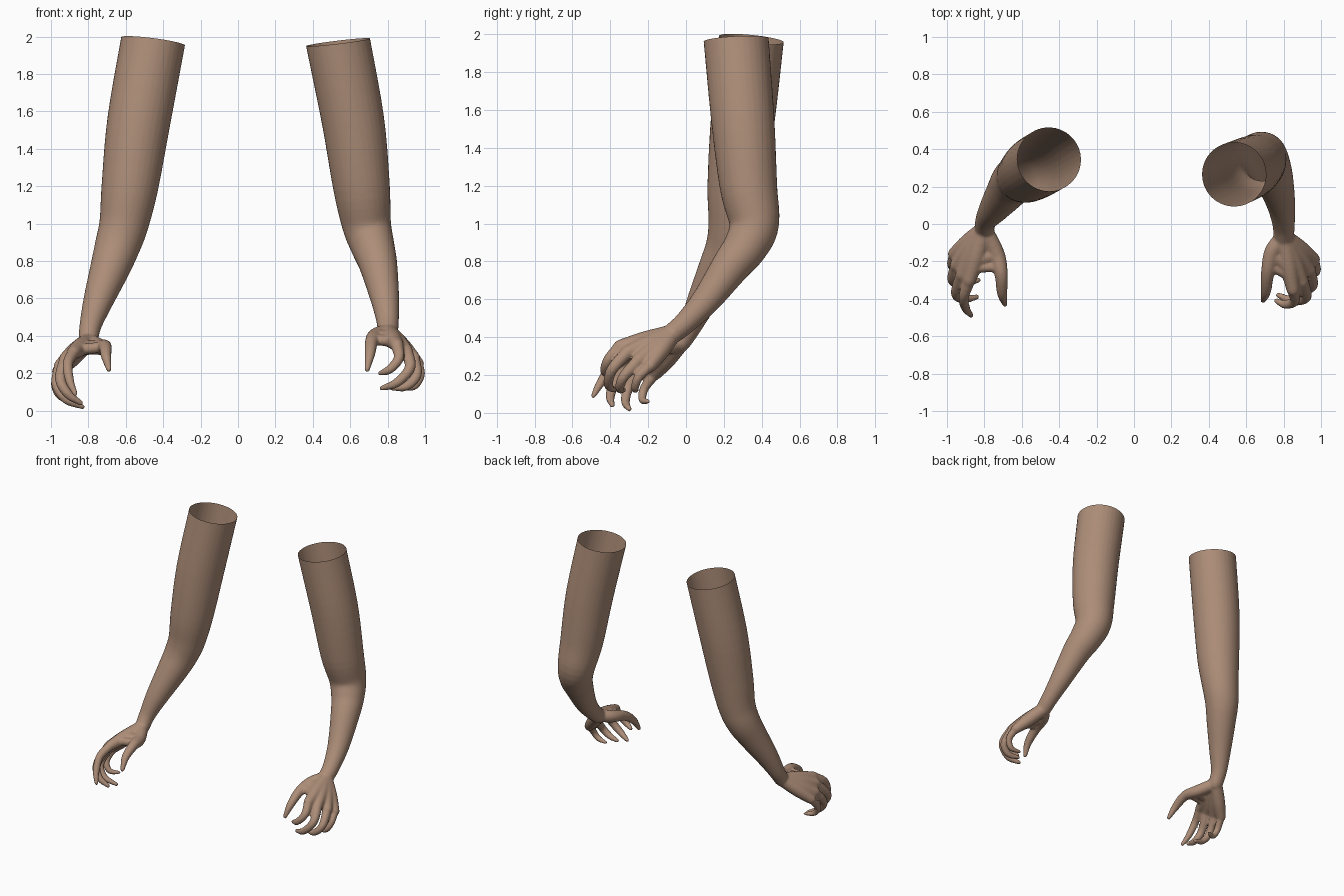
import bpy, bmesh, math
from mathutils import Vector

if "Cube" in bpy.data.objects:
    bpy.data.objects.remove(bpy.data.objects["Cube"], do_unlink=True)

skin = bpy.data.materials.new("warm_skin")
skin.use_nodes = True
colour = (0.42, 0.27, 0.19, 1)
skin.diffuse_color = colour
skin.node_tree.nodes["Principled BSDF"].inputs["Base Color"].default_value = colour


def spline(points, steps):
    """Catmull-Rom through points of (x, y, z, radius)."""
    p = [Vector(q) for q in points]
    p = [2 * p[0] - p[1]] + p + [2 * p[-1] - p[-2]]
    out = []
    for a, b, c, d in zip(p, p[1:], p[2:], p[3:]):
        for i in range(steps):
            t = i / steps
            out.append(0.5 * (2 * b + (c - a) * t + (2 * a - 5 * b + 4 * c - d) * t * t
                              + (3 * b - a - 3 * c + d) * t ** 3))
    return out + [p[-2]]


def tube(bm, points, sides=16, steps=5):
    """Closed round tube with a rounded far end."""
    path = spline(points, steps)
    axis = (path[-1] - path[-2]).to_3d().normalized()
    end, r = path[-1].to_3d(), path[-1].w
    for k in (0.5, 0.85):
        path.append(Vector((*(end + axis * r * k), r * math.sqrt(1 - k * k))))
    rings, side = [], Vector((1, 0, 0))
    for i, q in enumerate(path):
        t = (path[min(i + 1, len(path) - 1)] - path[max(i - 1, 0)]).to_3d().normalized()
        side = (side - t * side.dot(t)).normalized()
        other = t.cross(side)
        rings.append([bm.verts.new(q.to_3d() + q.w * (
            math.cos(2 * math.pi * k / sides) * side + math.sin(2 * math.pi * k / sides) * other))
            for k in range(sides)])
    for a, b in zip(rings, rings[1:]):
        for k in range(sides):
            n = (k + 1) % sides
            bm.faces.new((a[k], a[n], b[n], b[k]))
    bm.faces.new(rings[0][::-1])
    bm.faces.new(rings[-1])


def build_arm(name, arm, fingers, thumb, top, normal):
    bm = bmesh.new()
    # upper arm and forearm, overshooting the open shoulder end
    first, second = Vector(arm[0]), Vector(arm[1])
    tube(bm, [first + (first - second) * 0.3] + arm, 32)
    wrist = Vector(arm[-1][:3])
    # palm bones and fingers
    for joints, size in zip(fingers, (1, 1.05, 1, 0.88)):
        knuckle = Vector(joints[0])
        middle = wrist.lerp(knuckle, 0.55)
        tube(bm, [(*wrist, 0.048), (*middle, 0.048), (*knuckle, 0.036)])
        radii = (0.033, 0.028, 0.024, 0.014)
        tube(bm, [(*j, r * size) for j, r in zip(joints, radii)])
    # thumb and the web that joins it to the palm
    tube(bm, [(*wrist, 0.045)] + [(*j, r) for j, r in zip(thumb, (0.044, 0.036, 0.028, 0.015))])
    web = wrist.lerp(Vector(fingers[0][0]), 0.6)
    tube(bm, [(*thumb[0], 0.038), (*web, 0.04)])
    web_tip = wrist.lerp(Vector(fingers[0][0]), 0.75)
    tube(bm, [(*Vector(thumb[0]).lerp(Vector(thumb[1]), 0.6), 0.03), (*web_tip, 0.03)])

    mesh = bpy.data.meshes.new(name)
    bm.to_mesh(mesh)
    bm.free()
    obj = bpy.data.objects.new(name, mesh)
    bpy.context.collection.objects.link(obj)

    # fuse the parts into one soft surface
    fuse = obj.modifiers.new("fuse", "REMESH")
    fuse.mode = "VOXEL"
    fuse.voxel_size = 0.008
    soften = obj.modifiers.new("soften", "SMOOTH")
    soften.factor = 0.5
    soften.iterations = 6
    graph = bpy.context.evaluated_depsgraph_get()
    fused = bpy.data.meshes.new_from_object(obj.evaluated_get(graph))
    obj.modifiers.clear()

    # cut the shoulder end open
    bm = bmesh.new()
    bm.from_mesh(fused)
    bmesh.ops.bisect_plane(bm, geom=bm.verts[:] + bm.edges[:] + bm.faces[:], dist=1e-5,
                           plane_co=top, plane_no=normal, clear_outer=True)
    for f in bm.faces:
        f.smooth = True
        f.material_index = 0
    bm.to_mesh(fused)
    bm.free()
    obj.data = fused
    fused.name = name
    fused.materials.clear()
    fused.materials.append(skin)


# left arm
build_arm(
    "left_arm",
    [(0.535, 0.265, 1.97, 0.172), (0.615, 0.30, 1.55, 0.167), (0.66, 0.33, 1.2, 0.152),
     (0.687, 0.36, 1.0, 0.132), (0.72, 0.315, 0.88, 0.117), (0.75, 0.24, 0.78, 0.102),
     (0.785, 0.11, 0.6, 0.077), (0.80, 0.0, 0.48, 0.06), (0.80, -0.07, 0.42, 0.055)],
    [[(0.85, -0.35, 0.35), (0.86, -0.41, 0.28), (0.81, -0.43, 0.22), (0.76, -0.41, 0.20)],
     [(0.90, -0.31, 0.32), (0.92, -0.39, 0.23), (0.85, -0.41, 0.15), (0.77, -0.38, 0.12)],
     [(0.94, -0.25, 0.28), (0.955, -0.33, 0.19), (0.90, -0.35, 0.13), (0.82, -0.33, 0.12)],
     [(0.96, -0.19, 0.25), (0.975, -0.25, 0.19), (0.94, -0.27, 0.13), (0.87, -0.26, 0.12)]],
    [(0.74, -0.15, 0.40), (0.715, -0.26, 0.37), (0.705, -0.36, 0.30), (0.69, -0.41, 0.22)],
    (0.535, 0.265, 1.97), (-0.12, -0.05, 1))

# right arm
build_arm(
    "right_arm",
    [(-0.455, 0.345, 1.97, 0.172), (-0.53, 0.30, 1.55, 0.169), (-0.578, 0.265, 1.2, 0.152),
     (-0.61, 0.25, 1.0, 0.132), (-0.645, 0.225, 0.88, 0.121), (-0.685, 0.17, 0.76, 0.106),
     (-0.75, 0.08, 0.58, 0.079), (-0.79, 0.02, 0.45, 0.058), (-0.80, -0.03, 0.37, 0.052)],
    [[(-0.88, -0.30, 0.31), (-0.91, -0.39, 0.25), (-0.90, -0.45, 0.16), (-0.87, -0.49, 0.09)],
     [(-0.92, -0.27, 0.28), (-0.95, -0.37, 0.17), (-0.91, -0.40, 0.09), (-0.84, -0.39, 0.04)],
     [(-0.95, -0.22, 0.24), (-0.97, -0.30, 0.14), (-0.92, -0.32, 0.06), (-0.83, -0.30, 0.02)],
     [(-0.96, -0.16, 0.21), (-0.975, -0.22, 0.13), (-0.94, -0.23, 0.07), (-0.88, -0.20, 0.06)]],
    [(-0.735, -0.16, 0.34), (-0.71, -0.27, 0.34), (-0.705, -0.37, 0.29), (-0.69, -0.43, 0.22)],
    (-0.455, 0.345, 1.975), (0.13, 0.10, 1))
